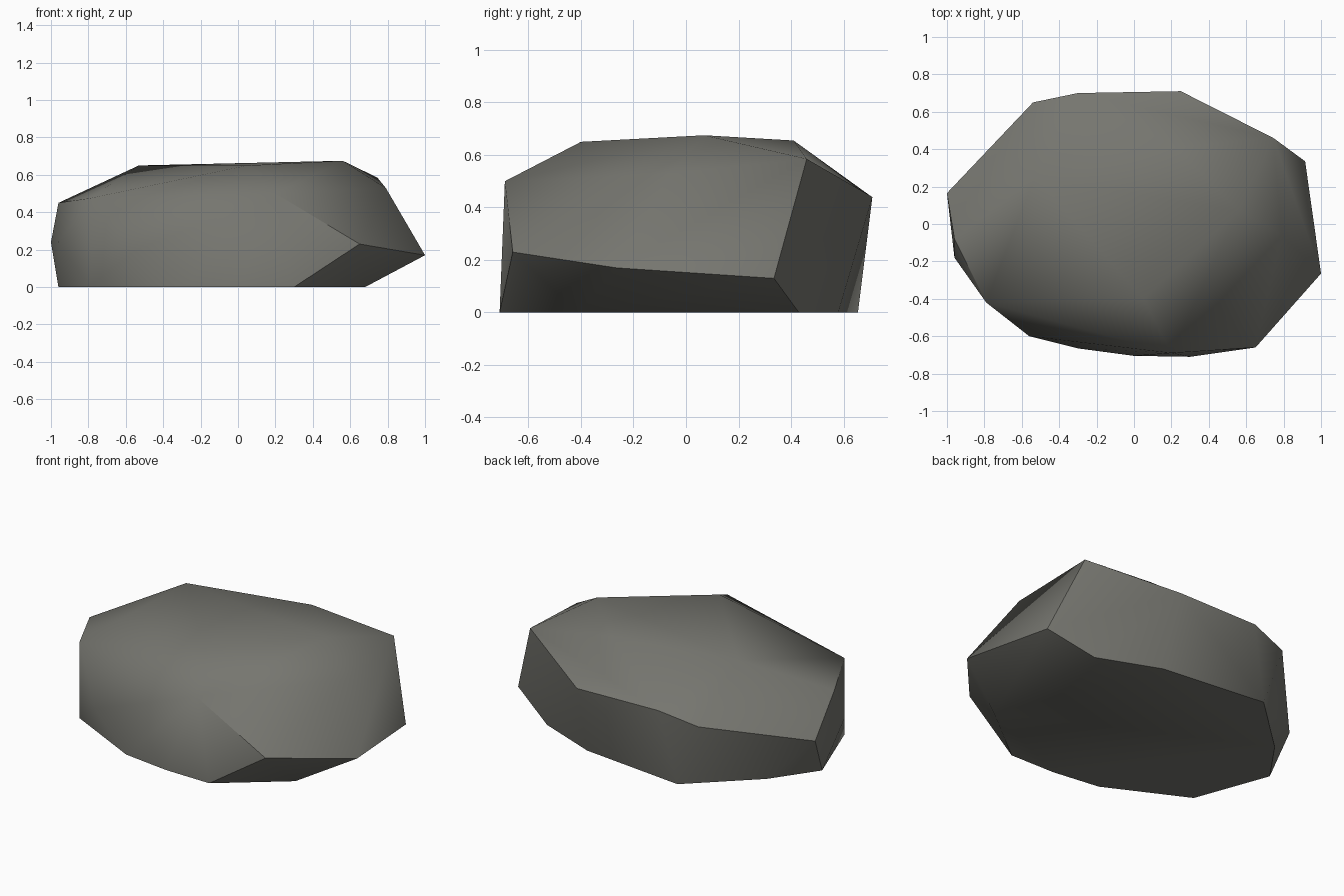
import bpy
import bmesh
import math

if "Cube" in bpy.data.objects:
    bpy.data.objects.remove(bpy.data.objects["Cube"], do_unlink=True)

# Stone colour
stone = bpy.data.materials.new("warm_grey_stone")
stone.use_nodes = True
colour = (0.18, 0.18, 0.16, 1)
stone.diffuse_color = colour
bsdf = stone.node_tree.nodes["Principled BSDF"]
bsdf.inputs["Base Color"].default_value = colour
bsdf.inputs["Roughness"].default_value = 0.9

# Flat outline on the ground
base = [(.65, .43), (.27, .58), (-.4, .655), (-.77, .31), (-.96, .04),
        (-.79, -.42), (-.3, -.665), (0, -.705), (.3, -.71), (.68, -.41)]
# Widest corners around the flank
flank = [(.65, -.66, .23), (1, -.265, .17), (.915, .335, .13),
         (-.54, .65, .39), (-1, .165, .24), (-.96, -.18, .24),
         (-.56, -.6, .19)]
# Shoulder corners where the sides turn into the top
shoulder = [(.745, .46, .585), (.79, -.06, .53), (.2, -.69, .5),
            (-.3, -.55, .5), (-.79, -.42, .475), (-.96, -.08, .45),
            (-.3, .7, .446), (.25, .71, .44)]
# Gently domed crown
crown = [(.56, .07, .675), (.22, .41, .655), (.05, -.4, .65), (-.53, .25, .65)]

# Wrap the corners in a chipped, faceted skin
bm = bmesh.new()
for p in [(x, y, 0) for x, y in base] + flank + shoulder + crown:
    bm.verts.new(p)
hull = bmesh.ops.convex_hull(bm, input=bm.verts[:])
loose = [v for v in bm.verts if not v.link_faces]
bmesh.ops.delete(bm, geom=loose, context="VERTS")
bmesh.ops.dissolve_limit(bm, angle_limit=math.radians(4),
                         verts=bm.verts[:], edges=bm.edges[:])
bmesh.ops.recalc_face_normals(bm, faces=bm.faces[:])

mesh = bpy.data.meshes.new("boulder")
bm.to_mesh(mesh)
bm.free()
mesh.materials.append(stone)
boulder = bpy.data.objects.new("boulder", mesh)
bpy.context.collection.objects.link(boulder)

# Soft faces with crisp chipped edges
bpy.ops.object.select_all(action="DESELECT")
boulder.select_set(True)
bpy.context.view_layer.objects.active = boulder
bpy.ops.object.shade_smooth_by_angle(angle=math.radians(42))
